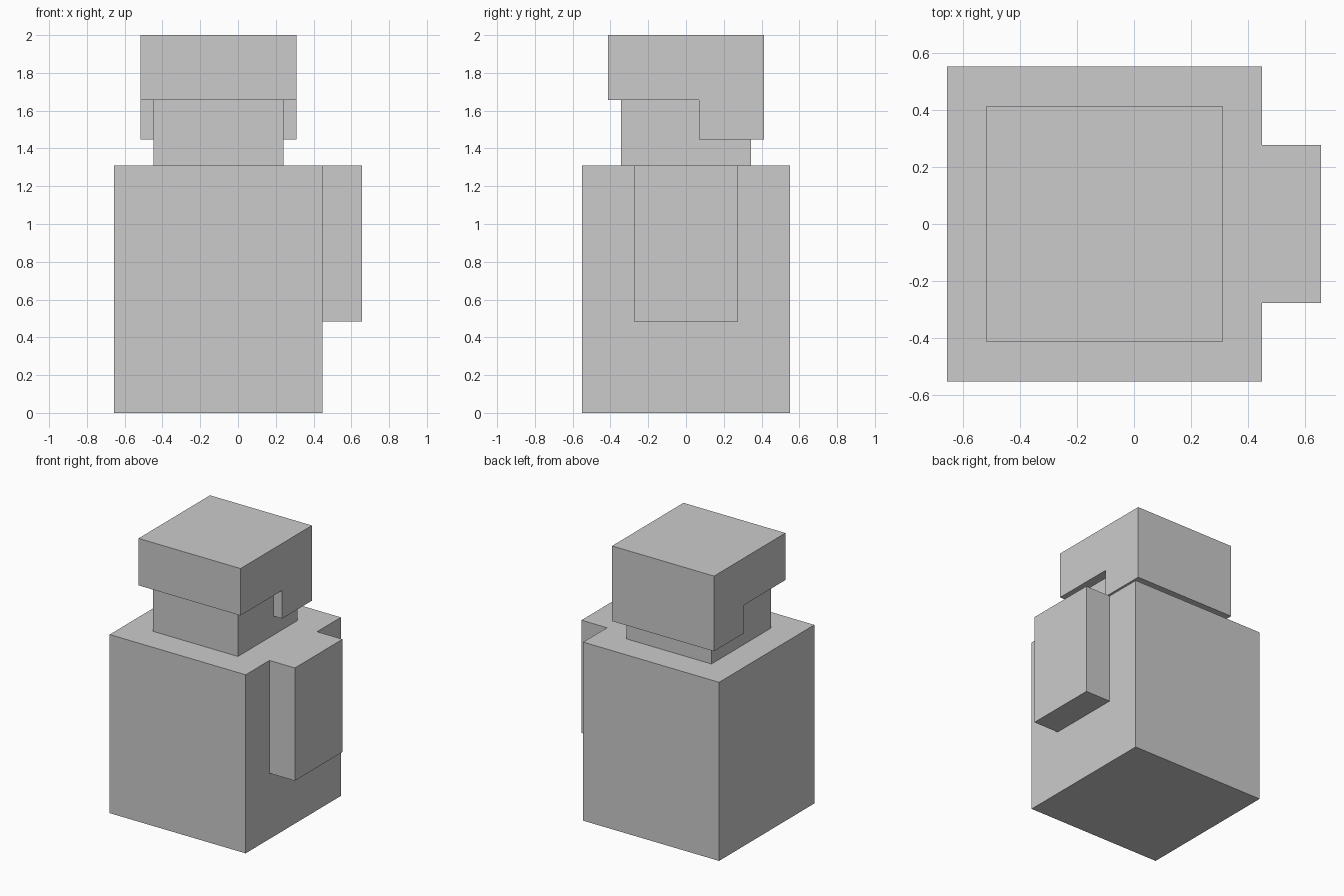
import bpy, bmesh
from mathutils import Vector

if "Cube" in bpy.data.objects:
    bpy.data.objects.remove(bpy.data.objects["Cube"])

U = 2 / 29  # modelling unit: the figure is 29 units tall


def prism(name, profile, x0, x1):
    """Extrude a (y, z) profile, given in units, from x0 to x1."""
    bm = bmesh.new()
    face = bm.faces.new([bm.verts.new(Vector((x0, y, z)) * U) for y, z in profile])
    ext = bmesh.ops.extrude_face_region(bm, geom=[face], use_keep_orig=True)
    verts = [g for g in ext["geom"] if isinstance(g, bmesh.types.BMVert)]
    bmesh.ops.translate(bm, verts=verts, vec=((x1 - x0) * U, 0, 0))
    bmesh.ops.recalc_face_normals(bm, faces=bm.faces)
    mesh = bpy.data.meshes.new(name)
    bm.to_mesh(mesh)
    bm.free()
    obj = bpy.data.objects.new(name, mesh)
    bpy.context.collection.objects.link(obj)
    return obj


def box(name, x0, x1, y, z0, z1):
    """Box symmetric in y."""
    return prism(name, [(-y, z0), (y, z0), (y, z1), (-y, z1)], x0, x1)


# Main block with the side block fused into it
body = box("body", -9.5, 6.5, 8, 0, 19)
side = box("side_block", 5.5, 9.5, 4, 7, 19)
union = body.modifiers.new("join_side_block", 'BOOLEAN')
union.operation = 'UNION'
union.solver = 'EXACT'
union.object = side
bpy.context.view_layer.objects.active = body
bpy.ops.object.modifier_apply(modifier=union.name)
bpy.data.objects.remove(side)

# Narrow block between body and cap
box("neck_block", -6.5, 3.5, 5, 19, 24)

# Cap: L-shaped profile, hanging lower at the back
prism("cap", [(-6, 24), (1, 24), (1, 21), (6, 21), (6, 29), (-6, 29)], -7.5, 4.5)
